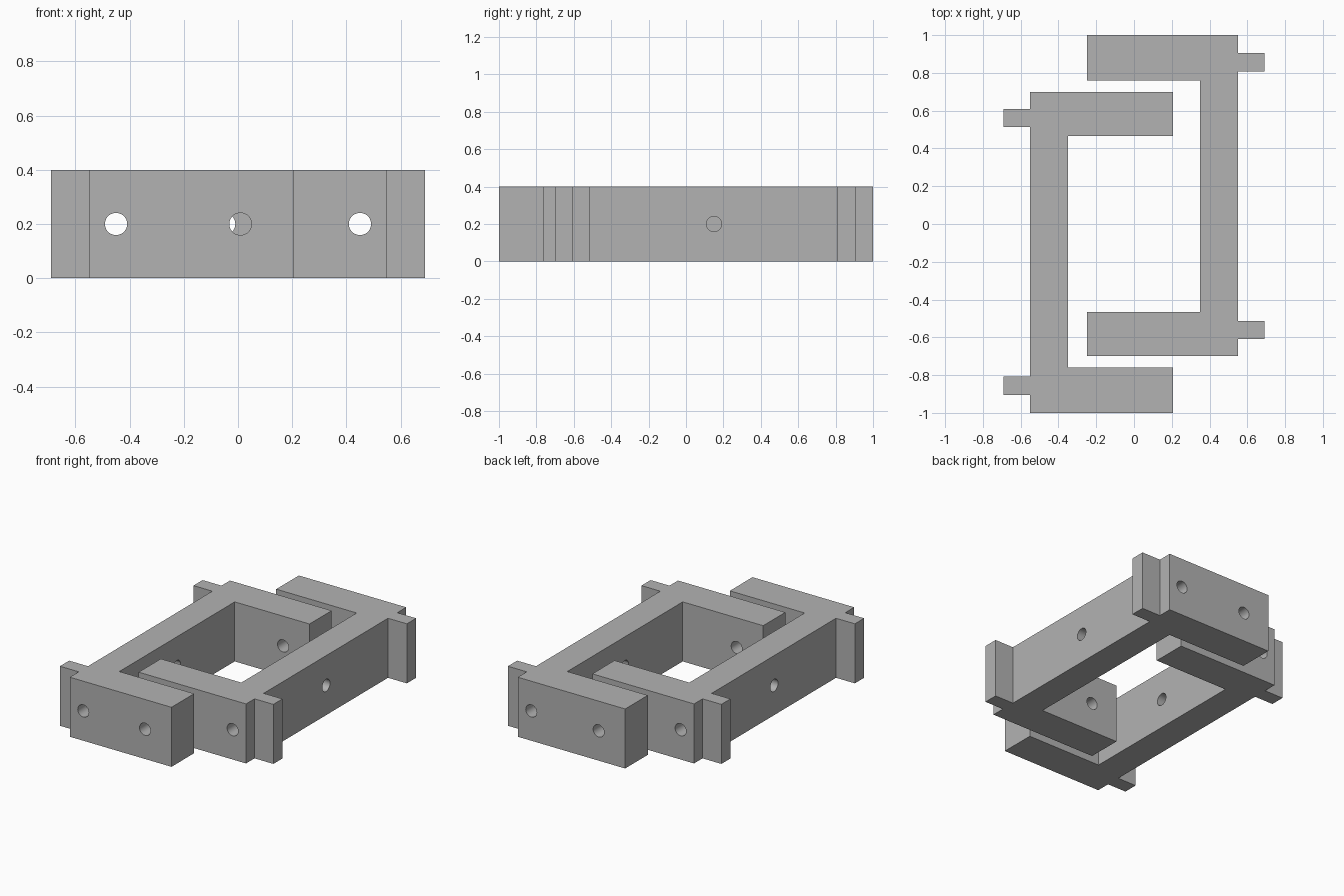
import bpy
import bmesh
from math import pi, radians
from mathutils import Matrix

cube = bpy.data.objects.get("Cube")
if cube:
    bpy.data.objects.remove(cube, do_unlink=True)

HEIGHT = 0.4
HOLE_RADIUS = 0.041

grey = bpy.data.materials.new("plain grey")
grey.use_nodes = True
COLOR = (0.45, 0.45, 0.45, 1)
grey.diffuse_color = COLOR
grey.node_tree.nodes["Principled BSDF"].inputs["Base Color"].default_value = COLOR


def finish_mesh(name, bm):
    mesh = bpy.data.meshes.new(name)
    bm.to_mesh(mesh)
    bm.free()
    mesh.materials.append(grey)
    obj = bpy.data.objects.new(name, mesh)
    bpy.context.collection.objects.link(obj)
    return obj


def extrude_outline(name, points):
    bm = bmesh.new()
    face = bm.faces.new([bm.verts.new((x, y, 0)) for x, y in points])
    top = bmesh.ops.extrude_face_region(bm, geom=[face])["geom"]
    bmesh.ops.translate(bm, vec=(0, 0, HEIGHT),
                        verts=[v for v in top if isinstance(v, bmesh.types.BMVert)])
    bmesh.ops.recalc_face_normals(bm, faces=bm.faces)
    return finish_mesh(name, bm)


def drill(obj, x, y, axis):
    """Cut a round hole at mid height, running along axis X or Y."""
    bm = bmesh.new()
    turn = Matrix.Rotation(pi / 2, 4, "Y" if axis == "X" else "X")
    place = Matrix.Translation((x, y, HEIGHT / 2))
    bmesh.ops.create_cone(bm, cap_ends=True, segments=40, radius1=HOLE_RADIUS,
                          radius2=HOLE_RADIUS, depth=0.5 if axis == "X" else 3,
                          matrix=place @ turn)
    cutter = finish_mesh("hole_cutter", bm)
    cutter.hide_render = True
    mod = obj.modifiers.new("hole", "BOOLEAN")
    mod.operation = "DIFFERENCE"
    mod.solver = "EXACT"
    mod.object = cutter
    bpy.context.view_layer.objects.active = obj
    bpy.ops.object.modifier_apply(modifier=mod.name)
    bpy.data.objects.remove(cutter, do_unlink=True)


def bracket(name, side, arm_tip):
    """C-shaped bracket; side -1 is the right one, +1 the same turned half round."""
    outer, inner, tab = -0.55, -0.35, -0.69
    outline = [
        (outer, -1), (arm_tip, -1), (arm_tip, -0.76), (inner, -0.76),
        (inner, 0.465), (arm_tip, 0.465), (arm_tip, 0.7), (outer, 0.7),
        (outer, 0.61), (tab, 0.61), (tab, 0.513), (outer, 0.513),
        (outer, -0.807), (tab, -0.807), (tab, -0.905), (outer, -0.905),
    ]
    obj = extrude_outline(name, [(-side * x, -side * y) for x, y in outline])
    # Long bore through the web, arm bolt holes, and the cross hole
    drill(obj, side * 0.45, 0, "Y")
    drill(obj, -side * (arm_tip - 0.197), 0, "Y")
    drill(obj, side * 0.45, side * 0.15, "X")
    bpy.ops.object.select_all(action="DESELECT")
    obj.select_set(True)
    bpy.context.view_layer.objects.active = obj
    bpy.ops.object.shade_smooth_by_angle(angle=radians(30))


bracket("right_bracket", -1, 0.206)
bracket("left_bracket", 1, 0.248)
